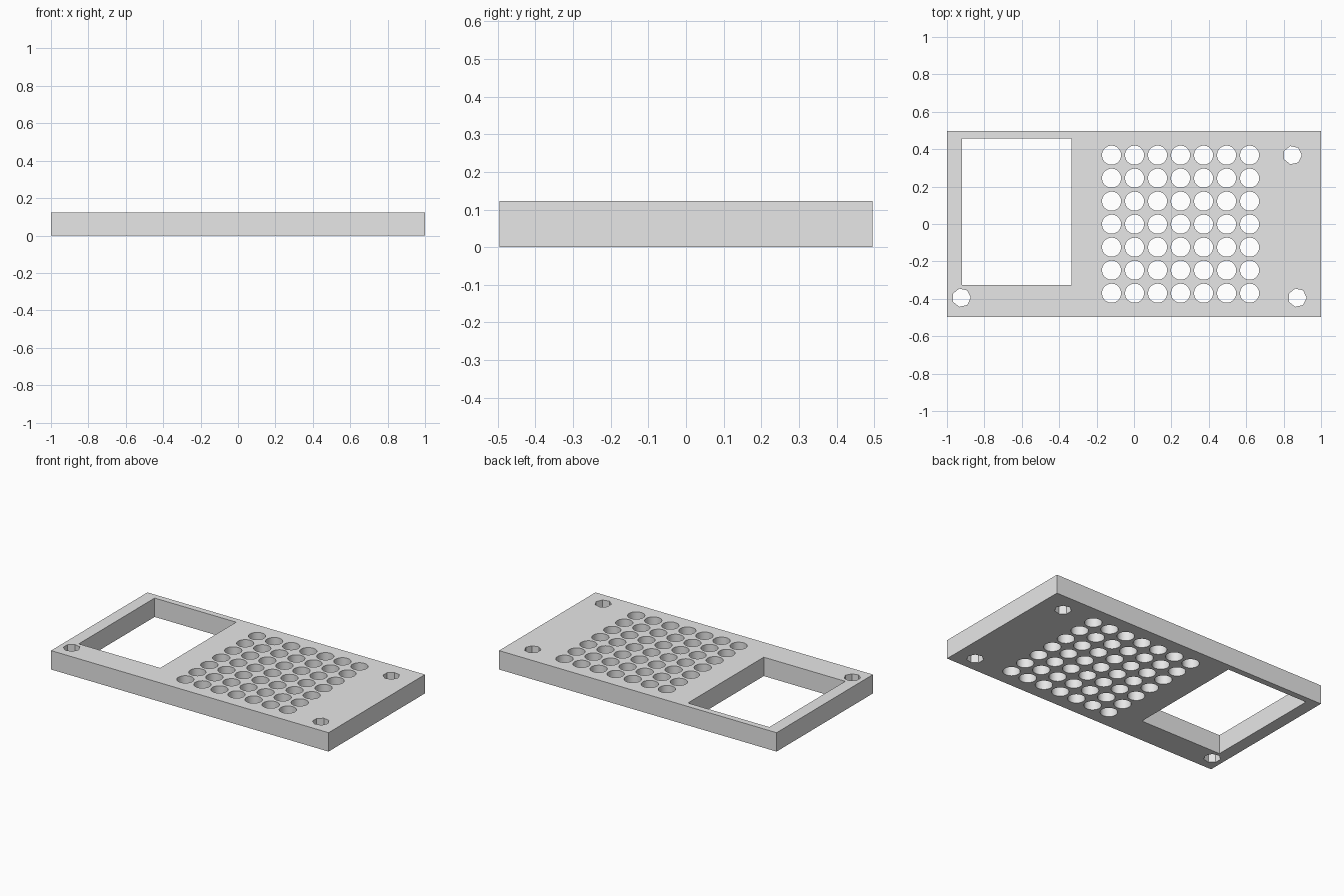
import bpy
import bmesh
from mathutils import Matrix, Vector

cube = bpy.data.objects.get("Cube")
if cube:
    bpy.data.objects.remove(cube, do_unlink=True)

THICK = 0.123
HALF_DEPTH = 0.496

grey = bpy.data.materials.new("light grey")
grey.use_nodes = True
colour = (0.8, 0.8, 0.8, 1)
grey.diffuse_color = colour
grey.node_tree.nodes["Principled BSDF"].inputs["Base Color"].default_value = colour


def add_box(bm, x0, x1, y0, y1, z0, z1):
    centre = Vector((x0 + x1, y0 + y1, z0 + z1)) / 2
    size = Matrix.Diagonal((x1 - x0, y1 - y0, z1 - z0, 1))
    bmesh.ops.create_cube(bm, size=1, matrix=Matrix.Translation(centre) @ size)


def add_hole(bm, x, y, radius, sides):
    # One corner of the polygon points along +x
    result = bmesh.ops.create_cone(bm, cap_ends=True, segments=sides, radius1=radius,
                                   radius2=radius, depth=THICK * 3)
    verts = result["verts"]
    tip = max(verts, key=lambda v: v.co.x).co
    turn = Matrix.Rotation(-tip.to_2d().angle_signed(Vector((1, 0))), 4, "Z")
    if abs((turn @ tip).y) > 0.001:
        turn.invert()
    bmesh.ops.transform(bm, matrix=Matrix.Translation((x, y, THICK / 2)) @ turn, verts=verts)


def make_object(name, bm):
    mesh = bpy.data.meshes.new(name)
    bm.to_mesh(mesh)
    bm.free()
    mesh.materials.append(grey)
    obj = bpy.data.objects.new(name, mesh)
    bpy.context.collection.objects.link(obj)
    return obj


# Flat plate
bm = bmesh.new()
add_box(bm, -1, 1, -HALF_DEPTH, HALF_DEPTH, 0, THICK)
plate = make_object("cover_plate", bm)

# Cutter: rectangular window, vent grid and screw holes
bm = bmesh.new()
add_box(bm, -0.92, -0.333, -0.325, 0.456, -THICK, THICK * 2)
for i in range(7):
    for j in range(7):
        add_hole(bm, -0.12 + i * 0.123, -0.37 + j * 0.123, 0.051, 40)
for x, y in ((-0.923, -0.394), (0.873, -0.394), (0.847, 0.368)):
    add_hole(bm, x, y, 0.05, 7)
cutter = make_object("hole_cutter", bm)
cutter.hide_render = True

# Cut the openings, then drop the cutter
cut = plate.modifiers.new("openings", "BOOLEAN")
cut.operation = "DIFFERENCE"
cut.solver = "EXACT"
cut.object = cutter
bpy.ops.object.select_all(action="DESELECT")
bpy.context.view_layer.objects.active = plate
plate.select_set(True)
bpy.ops.object.modifier_apply(modifier=cut.name)
bpy.data.objects.remove(cutter, do_unlink=True)
bpy.ops.object.shade_smooth_by_angle(angle=0.5)
